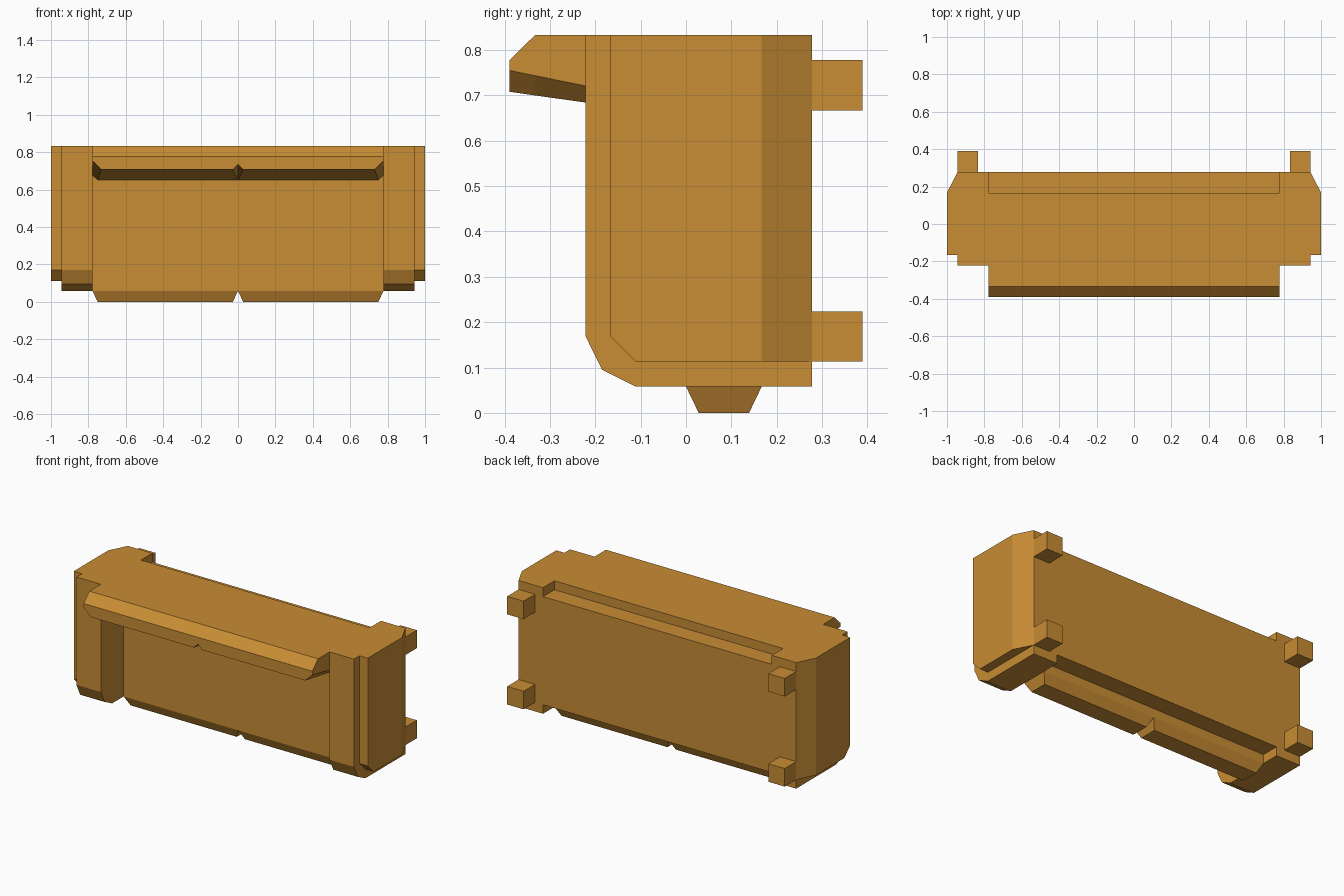
import bpy, bmesh

if "Cube" in bpy.data.objects:
    bpy.data.objects.remove(bpy.data.objects["Cube"])

mat = bpy.data.materials.new("ochre")
mat.diffuse_color = (0.58, 0.265, 0.035, 1)
mat.use_nodes = True
mat.node_tree.nodes["Principled BSDF"].inputs["Base Color"].default_value = mat.diffuse_color


def loft(name, *sections):
    """Skin a row of matching closed sections and cap both ends."""
    bm = bmesh.new()
    rings = [[bm.verts.new(p) for p in s] for s in sections]
    n = len(rings[0])
    for a, b in zip(rings, rings[1:]):
        for i in range(n):
            j = (i + 1) % n
            bm.faces.new((a[i], a[j], b[j], b[i]))
    bm.faces.new(rings[0])
    bm.faces.new(rings[-1])
    bmesh.ops.remove_doubles(bm, verts=bm.verts, dist=0.0005)
    bmesh.ops.recalc_face_normals(bm, faces=bm.faces)
    me = bpy.data.meshes.new(name)
    bm.to_mesh(me)
    bm.free()
    me.materials.append(mat)
    ob = bpy.data.objects.new(name, me)
    bpy.context.collection.objects.link(ob)
    return ob


def at_x(x, profile):
    return [(x, y, z) for y, z in profile]


def rect(x0, x1, y0, y1, z):
    return [(x0, y0, z), (x1, y0, z), (x1, y1, z), (x0, y1, z)]


# Recessed centre panel, stepped at the back along top and bottom
panel = [(0, 0.058), (0.167, 0.058), (0.167, 0.113), (0.278, 0.113),
         (0.278, 0.778), (0.167, 0.778), (0.167, 0.833), (0, 0.833)]
loft("centre_panel", at_x(-0.778, panel), at_x(0.778, panel))

pillar = [(-0.222, 0.833), (-0.222, 0.17), (-0.185, 0.095), (-0.111, 0.058),
          (0.278, 0.058), (0.278, 0.833)]


def end_plate(back):
    return [(-0.167, 0.833), (-0.167, 0.17), (-0.111, 0.113),
            (back, 0.113), (back, 0.833)]


for s, side in ((-1, "left"), (1, "right")):
    # End pillar and thinner outer plate with its rear chamfer
    loft(side + "_pillar", at_x(s * 0.778, pillar), at_x(s * 0.944, pillar))
    loft(side + "_end_plate", at_x(s * 0.944, end_plate(0.278)),
         at_x(s * 1.0, end_plate(0.167)))
    # Tapered foot under each half
    loft(side + "_foot", rect(0, s * 0.778, 0, 0.167, 0.058),
         rect(s * 0.028, s * 0.75, 0.028, 0.139, 0))
    # Rear mounting pegs
    for z, level in ((0.113, "lower"), (0.667, "upper")):
        loft(f"{side}_{level}_peg",
             rect(s * 0.833, s * 0.944, 0.278, 0.389, z),
             rect(s * 0.833, s * 0.944, 0.278, 0.389, z + 0.111))


# Front hood: sloped underside with chamfered ends and a fading centre groove
def hood_section(y, top):
    t = (y + 0.389) / 0.389
    mix = lambda a, b: a + (b - a) * t
    low = mix(0.708, 0.653)
    half = [(0.778, top), (0.778, mix(0.755, 0.676)),
            (mix(0.73, 0.75), low), (mix(0.028, 0), low)]
    pts = half + [(0, mix(0.736, 0.653))] + [(-x, z) for x, z in half[::-1]]
    return [(x, y, z) for x, z in pts]


loft("hood", hood_section(-0.389, 0.778), hood_section(-0.333, 0.833),
     hood_section(0, 0.833))
